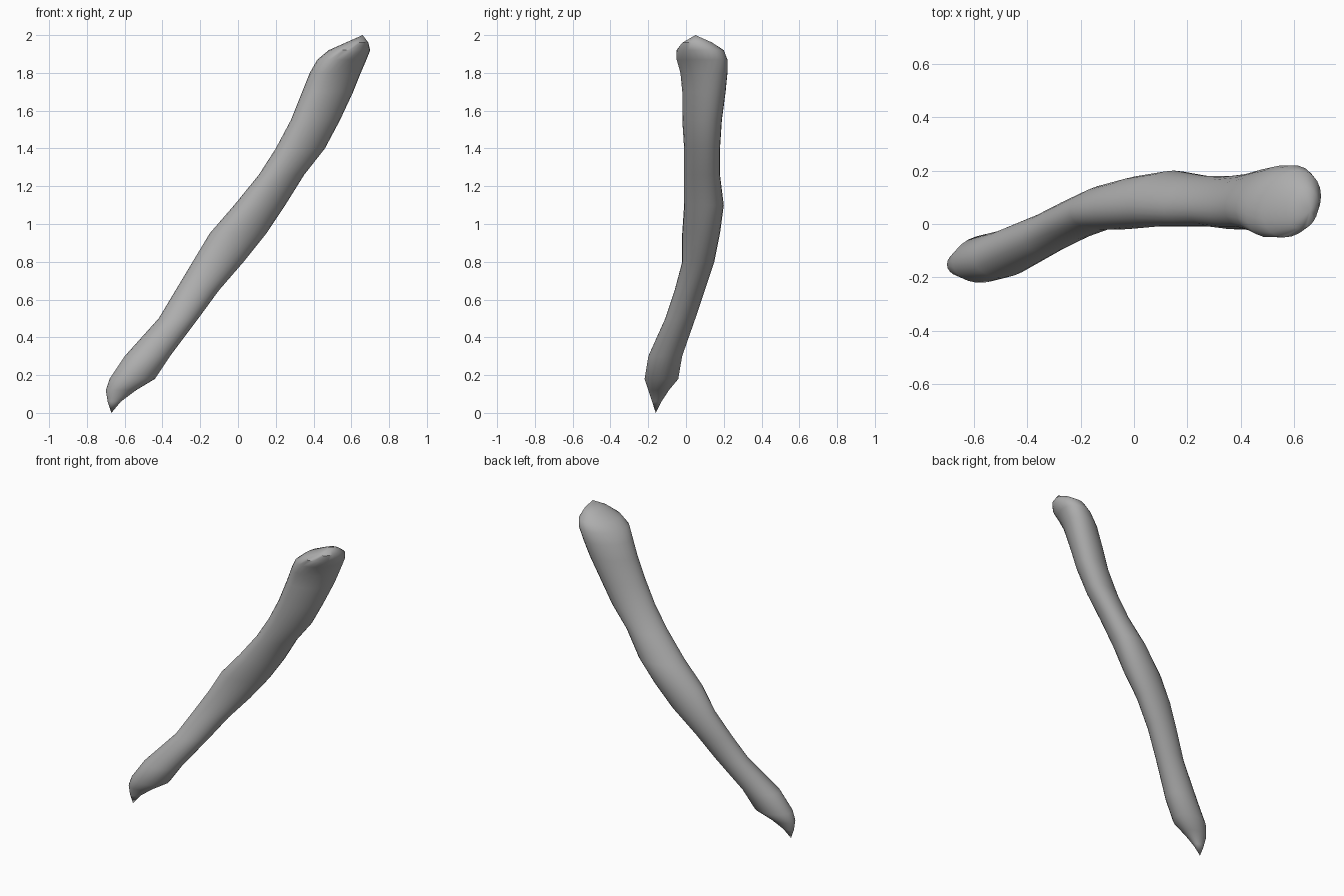
import bpy
import bmesh
import math

cube = bpy.data.objects.get("Cube")
if cube:
    bpy.data.objects.remove(cube, do_unlink=True)

SIDES = 24

# Level slices of the branch: height, left and right edge, front and back edge
SLICES = [
    (.06, -.69, -.62, -.18, -.13),
    (.12, -.7, -.54, -.2, -.09),
    (.18, -.68, -.44, -.22, -.04),
    (.3, -.6, -.36, -.2, -.02),
    (.5, -.42, -.21, -.11, .05),
    (.65, -.33, -.1, -.06, .1),
    (.8, -.24, .03, -.02, .15),
    (.95, -.15, .15, -.02, .18),
    (1.1, -.02, .25, -.01, .2),
    (1.26, .11, .35, -.01, .18),
    (1.4, .2, .46, -.01, .18),
    (1.55, .28, .54, -.02, .19),
    (1.7, .34, .61, -.02, .21),
    (1.8, .38, .65, -.03, .22),
    (1.87, .42, .68, -.05, .22),
    (1.92, .48, .7, -.05, .2),
    (1.96, .57, .69, -.02, .14),
]
LOWER_TIP = (-.67, -.16, 0)
UPPER_TIP = (.66, .05, 2)


def make_material(name, color):
    mat = bpy.data.materials.new(name)
    mat.use_nodes = True
    mat.diffuse_color = color
    shader = next(n for n in mat.node_tree.nodes if n.type == "BSDF_PRINCIPLED")
    shader.inputs["Base Color"].default_value = color
    return mat


def add_slice(bm, height, left, right, front, back):
    """Add one slanted oval ring that fills the given edges."""
    ring = []
    # The slant grows up the branch and fades out at the broken top
    slant = min(0.1 + 0.14 * height, (2 - height) * 3)
    for i in range(SIDES):
        angle = math.tau * i / SIDES
        x = (left + right) / 2 + (right - left) / 2 * math.cos(angle)
        y = (front + back) / 2 + (back - front) / 2 * math.sin(angle + slant)
        ring.append(bm.verts.new((x, y, height)))
    return ring


def bridge(bm, lower, upper):
    for i in range(SIDES):
        j = (i + 1) % SIDES
        bm.faces.new((lower[i], lower[j], upper[j], upper[i]))


def close_with_tip(bm, ring, position):
    tip = bm.verts.new(position)
    for i in range(SIDES):
        bm.faces.new((ring[i], ring[(i + 1) % SIDES], tip))


# Crooked branch with pointed broken ends
bm = bmesh.new()
rings = [add_slice(bm, *values) for values in SLICES]
for lower, upper in zip(rings, rings[1:]):
    bridge(bm, lower, upper)
close_with_tip(bm, rings[0], LOWER_TIP)
close_with_tip(bm, rings[-1], UPPER_TIP)
bmesh.ops.recalc_face_normals(bm, faces=bm.faces[:])

mesh = bpy.data.meshes.new("branch")
bm.to_mesh(mesh)
bm.free()
mesh.materials.append(make_material("plain grey", (.42, .42, .42, 1)))

branch = bpy.data.objects.new("branch", mesh)
bpy.context.collection.objects.link(branch)

# Soft bark with a few sharp creases
bpy.ops.object.select_all(action="DESELECT")
branch.select_set(True)
bpy.context.view_layer.objects.active = branch
bpy.ops.object.shade_smooth_by_angle(angle=math.radians(40))
